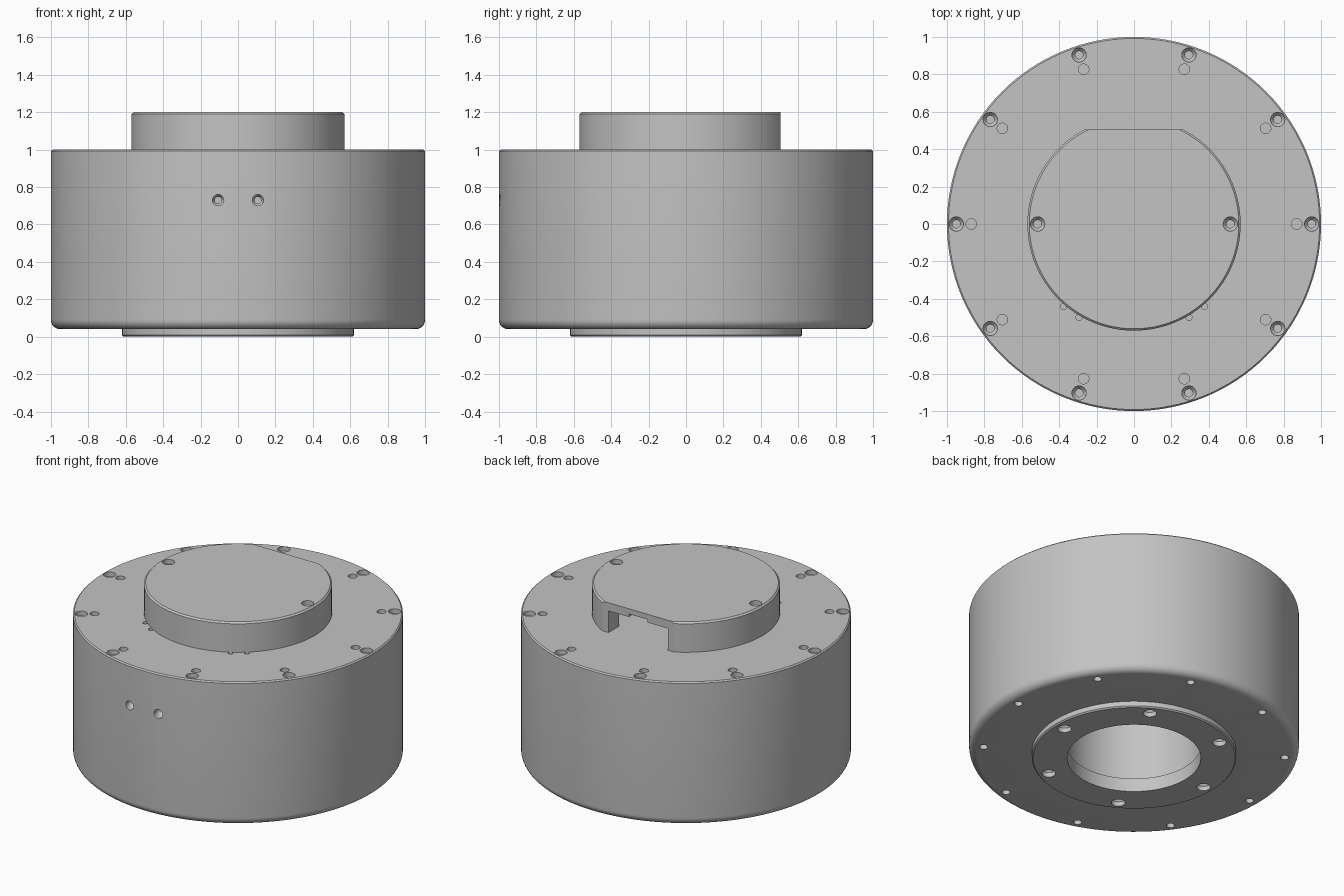
import bpy, bmesh, math
from mathutils import Matrix, Vector

cube = bpy.data.objects.get("Cube")
if cube:
    bpy.data.objects.remove(cube, do_unlink=True)

# One painted metal colour
GREY = (0.55, 0.55, 0.55, 1)
metal = bpy.data.materials.new("light grey metal")
metal.use_nodes = True
metal.diffuse_color = GREY
metal.node_tree.nodes["Principled BSDF"].inputs["Base Color"].default_value = GREY


def lathe(bm, profile, steps, matrix=Matrix()):
    """Revolve an (r, z) profile that starts and ends on the axis."""
    verts = [bm.verts.new((r, 0, z)) for r, z in profile]
    edges = [bm.edges.new(pair) for pair in zip(verts, verts[1:])]
    before = set(bm.verts) - set(verts)
    bmesh.ops.spin(bm, geom=verts + edges, cent=(0, 0, 0), axis=(0, 0, 1),
                   angle=math.tau, steps=steps)
    new = [v for v in bm.verts if v not in before]
    bmesh.ops.remove_doubles(bm, verts=new, dist=1e-5)
    new = [v for v in bm.verts if v not in before]
    bmesh.ops.transform(bm, matrix=matrix, verts=new)


def finish(name, bm):
    bmesh.ops.recalc_face_normals(bm, faces=bm.faces)
    mesh = bpy.data.meshes.new(name)
    bm.to_mesh(mesh)
    bm.free()
    obj = bpy.data.objects.new(name, mesh)
    bpy.context.collection.objects.link(obj)
    mesh.materials.append(metal)
    return obj


def cut(obj, bm):
    """Subtract a temporary cutter from the object."""
    cutter = finish("cutter", bm)
    cutter.hide_render = True
    mod = obj.modifiers.new("cut", 'BOOLEAN')
    mod.operation, mod.solver, mod.object = 'DIFFERENCE', 'EXACT', cutter
    bpy.context.view_layer.objects.active = obj
    bpy.ops.object.modifier_apply(modifier=mod.name)
    bpy.data.objects.remove(cutter, do_unlink=True)


def box(bm, x, y0, y1, z0, z1):
    size = Matrix.Diagonal((2 * x, y1 - y0, z1 - z0, 1))
    place = Matrix.Translation((0, (y0 + y1) / 2, (z0 + z1) / 2))
    bmesh.ops.create_cube(bm, size=1, matrix=place @ size)


def polar(radius, degrees, z):
    a = math.radians(degrees)
    return Vector((radius * math.cos(a), radius * math.sin(a), z))


def hole(bm, place, r, depth, inner=0, normal=(0, 0, 1)):
    """Drill against the normal; inner adds a countersunk smaller bore."""
    profile = [(0, 0.03), (r, 0.03), (r, -depth)]
    if inner:
        profile += [(inner, -depth - 0.02), (inner, -depth - 0.08), (0, -depth - 0.08)]
    else:
        profile += [(0, -depth)]
    turn = Vector(normal).to_track_quat('Z', 'Y').to_matrix().to_4x4()
    lathe(bm, profile, 24, Matrix.Translation(place) @ turn)


def smooth(obj):
    bpy.ops.object.select_all(action='DESELECT')
    obj.select_set(True)
    bpy.context.view_layer.objects.active = obj
    bpy.ops.object.shade_smooth_by_angle(angle=math.radians(25))


# Housing: drum with rounded bottom edge, mounting flange and central bore
fillet = [(0.95 + 0.05 * math.sin(t), 0.09 - 0.05 * math.cos(t))
          for t in (math.pi / 2 * i / 8 for i in range(9))]
bm = bmesh.new()
lathe(bm, [(0, 0.9), (0.42, 0.9), (0.42, 0.09), (0.405, 0.09), (0.405, 0),
           (0.612, 0), (0.62, 0.008), (0.62, 0.04)] + fillet +
      [(1, 0.992), (0.992, 1), (0, 1)], 128)
housing = finish("housing", bm)

# Holes in the housing
bm = bmesh.new()
down = (0, 0, -1)
for i in range(10):
    angle = 36 * i
    hole(bm, polar(0.95, angle, 1), 0.038, 0.03, 0.021)
    hole(bm, polar(0.87, angle, 1), 0.028, 0.03)
    hole(bm, polar(0.915, angle, 0.04), 0.025, 0.06, normal=down)
for i in range(6):
    hole(bm, polar(0.55, 60 * i, 0), 0.042, 0.03, 0.025, down)
for side in (-1, 1):
    hole(bm, polar(0.997, -90 + side * 6.1, 0.73), 0.03, 0.03, 0.018, (0, -1, 0))
    for degrees in (30.5, 40.5):
        hole(bm, polar(0.58, -90 + side * degrees, 1), 0.016, 0.02)
cut(housing, bm)
smooth(housing)

# Rear cover: round cap with one flat side
bm = bmesh.new()
lathe(bm, [(0, 1), (0.57, 1), (0.57, 1.19), (0.56, 1.2), (0, 1.2)], 128)
cover = finish("rear_cover", bm)
bm = bmesh.new()
box(bm, 1, 0.505, 1, 0.9, 1.3)
cut(cover, bm)

# Hollow inside and connector opening through the flat side
bm = bmesh.new()
lathe(bm, [(0, 0.95), (0.45, 0.95), (0.45, 1.14), (0, 1.14)], 96)
cut(cover, bm)
for width, top in ((0.22, 1.145), (0.07, 1.165)):
    bm = bmesh.new()
    box(bm, width, 0.25, 0.7, 0.94, top)
    cut(cover, bm)

# Cover screw holes
bm = bmesh.new()
for side in (-1, 1):
    hole(bm, Vector((side * 0.515, 0, 1.2)), 0.038, 0.03, 0.021)
cut(cover, bm)
smooth(cover)
